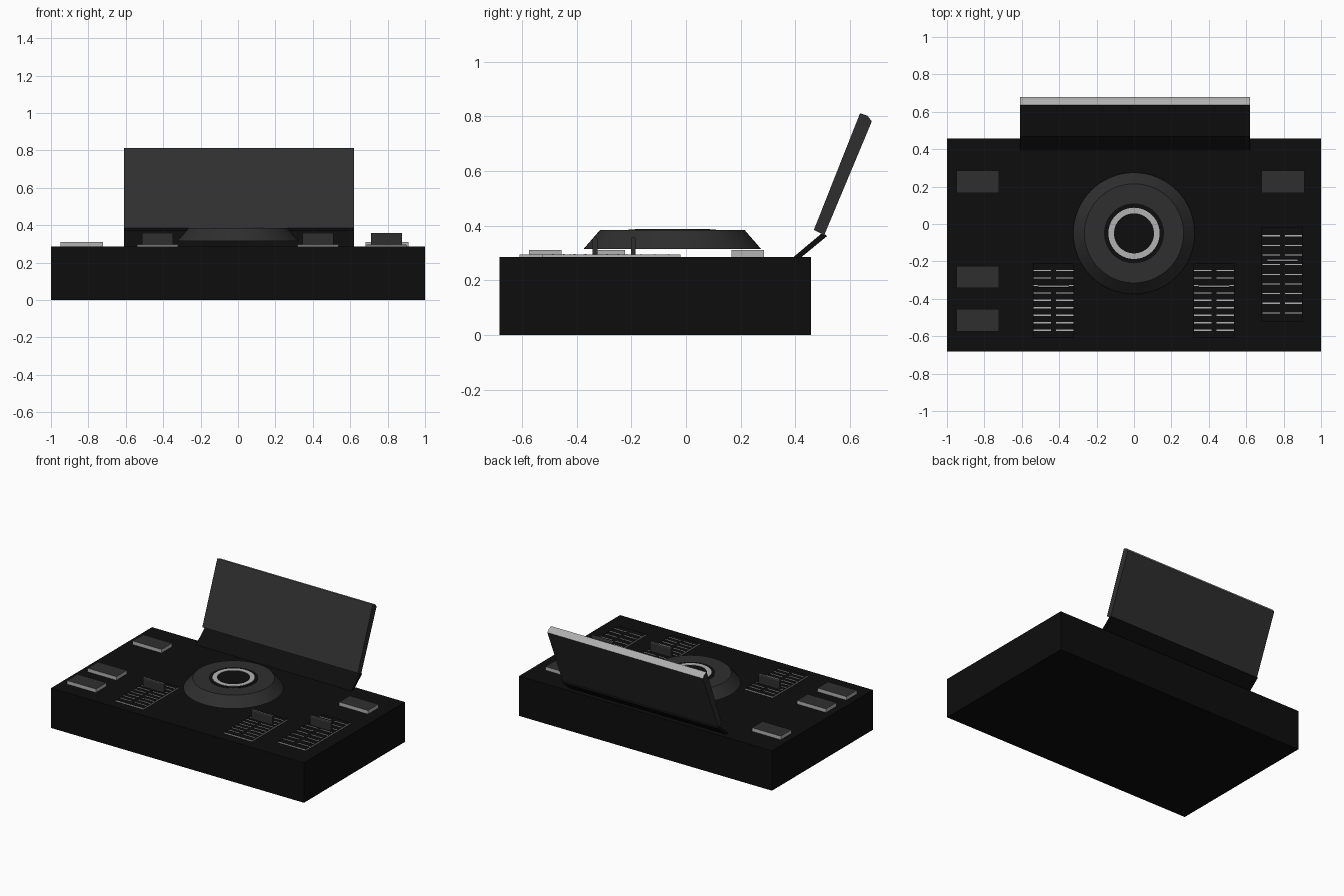
import bpy, bmesh, math
from mathutils import Vector

if "Cube" in bpy.data.objects:
    bpy.data.objects.remove(bpy.data.objects["Cube"])


def mat(name, v):
    m = bpy.data.materials.new(name)
    m.diffuse_color = (v, v, v, 1)
    m.use_nodes = True
    m.node_tree.nodes["Principled BSDF"].inputs["Base Color"].default_value = m.diffuse_color
    return m


BLACK = mat("black", 0.004)
DARK = mat("dark_grey", 0.028)
SILVER = mat("silver", 0.45)
LINE = mat("tick_grey", 0.45)


def finish(name, bm, mats, pick=None):
    bmesh.ops.recalc_face_normals(bm, faces=bm.faces)
    if pick:
        for f in bm.faces:
            f.normal_update()
            f.material_index = pick(f.normal)
    me = bpy.data.meshes.new(name)
    bm.to_mesh(me)
    bm.free()
    for m in mats:
        me.materials.append(m)
    ob = bpy.data.objects.new(name, me)
    bpy.context.collection.objects.link(ob)
    return ob


def add_box(bm, x0, x1, y0, y1, z0, z1):
    vs = bmesh.ops.create_cube(bm, size=1)["verts"]
    for v in vs:
        v.co = Vector((x1 if v.co.x > 0 else x0,
                       y1 if v.co.y > 0 else y0,
                       z1 if v.co.z > 0 else z0))


def box(name, dims, mats, pick=None):
    bm = bmesh.new()
    add_box(bm, *dims)
    return finish(name, bm, mats, pick)


def prism(name, profile, x0, x1, mats, pick=None):
    """Extrude a (y, z) profile along x."""
    bm = bmesh.new()
    f = bm.faces.new([bm.verts.new((x0, y, z)) for y, z in profile])
    ext = bmesh.ops.extrude_face_region(bm, geom=[f])["geom"]
    bmesh.ops.translate(bm, vec=(x1 - x0, 0, 0),
                        verts=[v for v in ext if isinstance(v, bmesh.types.BMVert)])
    return finish(name, bm, mats, pick)


def lathe(name, profile, centre, material, closed=False, n=64):
    """Revolve an (r, z) profile about a vertical axis."""
    bm = bmesh.new()
    rings = [[bm.verts.new((centre[0] + r * math.cos(2 * math.pi * i / n),
                            centre[1] + r * math.sin(2 * math.pi * i / n), z))
              for i in range(n)] for r, z in profile]
    pairs = list(zip(rings, rings[1:]))
    if closed:
        pairs.append((rings[-1], rings[0]))
    else:
        bm.faces.new(rings[0])
        bm.faces.new(rings[-1])
    for a, b in pairs:
        for i in range(n):
            j = (i + 1) % n
            bm.faces.new((a[i], a[j], b[j], b[i]))
    ob = finish(name, bm, [material])
    bpy.ops.object.select_all(action='DESELECT')
    ob.select_set(True)
    bpy.context.view_layer.objects.active = ob
    bpy.ops.object.shade_smooth_by_angle(angle=math.radians(25))
    return ob


TOP = 0.285

# Main case
box("case", (-1, 1, -0.683, 0.457, 0, TOP), [BLACK])

# Tilted screen with silver upper edge, and its hinge plate
prism("screen", [(0.468, 0.385), (0.506, 0.366), (0.68, 0.782), (0.664, 0.803), (0.637, 0.812)],
      -0.61, 0.62, [DARK, SILVER],
      lambda n: 1 if n.z > 0.5 and abs(n.x) < 0.5 else 0)
prism("screen_hinge", [(0.395, 0.287), (0.416, 0.28), (0.516, 0.362), (0.5, 0.375)],
      -0.61, 0.62, [BLACK])

# Jog wheel with black hub and silver ring
C = (0, -0.05)
lathe("jog_wheel", [(0.325, 0.315), (0.265, 0.384)], C, DARK)
lathe("jog_hub", [(0.16, 0.37), (0.16, 0.386)], C, BLACK)
lathe("jog_ring", [(0.107, 0.375), (0.137, 0.375), (0.137, 0.388), (0.107, 0.388)],
      C, SILVER, closed=True)

# Push buttons: dark cap on silver sides
for name, x, y in (("power_button", -0.95, 0.167), ("stop_button", -0.95, -0.343),
                   ("play_button", -0.95, -0.574), ("switch_button", 0.683, 0.167)):
    box(name, (x, x + 0.228, y, y + 0.119, TOP, 0.311), [SILVER, DARK],
        lambda n: 1 if n.z > 0.5 else 0)

# Sliders: plate, two columns of tick marks, and a thin upright handle
for name, x, y0, y1, first, last, knob in (
        ("pitch", -0.43, -0.61, -0.21, -0.568, -0.248, -0.333),
        ("bass", 0.428, -0.61, -0.21, -0.568, -0.248, -0.333),
        ("volume", 0.793, -0.525, -0.02, -0.475, -0.063, -0.193)):
    box(name + "_plate", (x - 0.11, x + 0.11, y0, y1, TOP, 0.295), [SILVER, BLACK],
        lambda n: 1 if n.z > 0.5 else 0)
    bm = bmesh.new()
    for i in range(9):
        y = first + (last - first) * i / 8
        for a, b in ((-0.106, -0.013), (0.013, 0.106)):
            add_box(bm, x + a, x + b, y - 0.003, y + 0.003, 0.294, 0.2965)
    finish(name + "_ticks", bm, [LINE])
    w = 0.009
    prism(name + "_handle",
          [(knob - w, 0.292), (knob + w, 0.292), (knob + w, 0.352), (knob + w / 2, 0.359),
           (knob - w / 2, 0.359), (knob - w, 0.352)],
          x - 0.083, x + 0.083, [SILVER, DARK],
          lambda n: 1 if abs(n.y) > 0.7 or abs(n.x) > 0.7 else 0)
